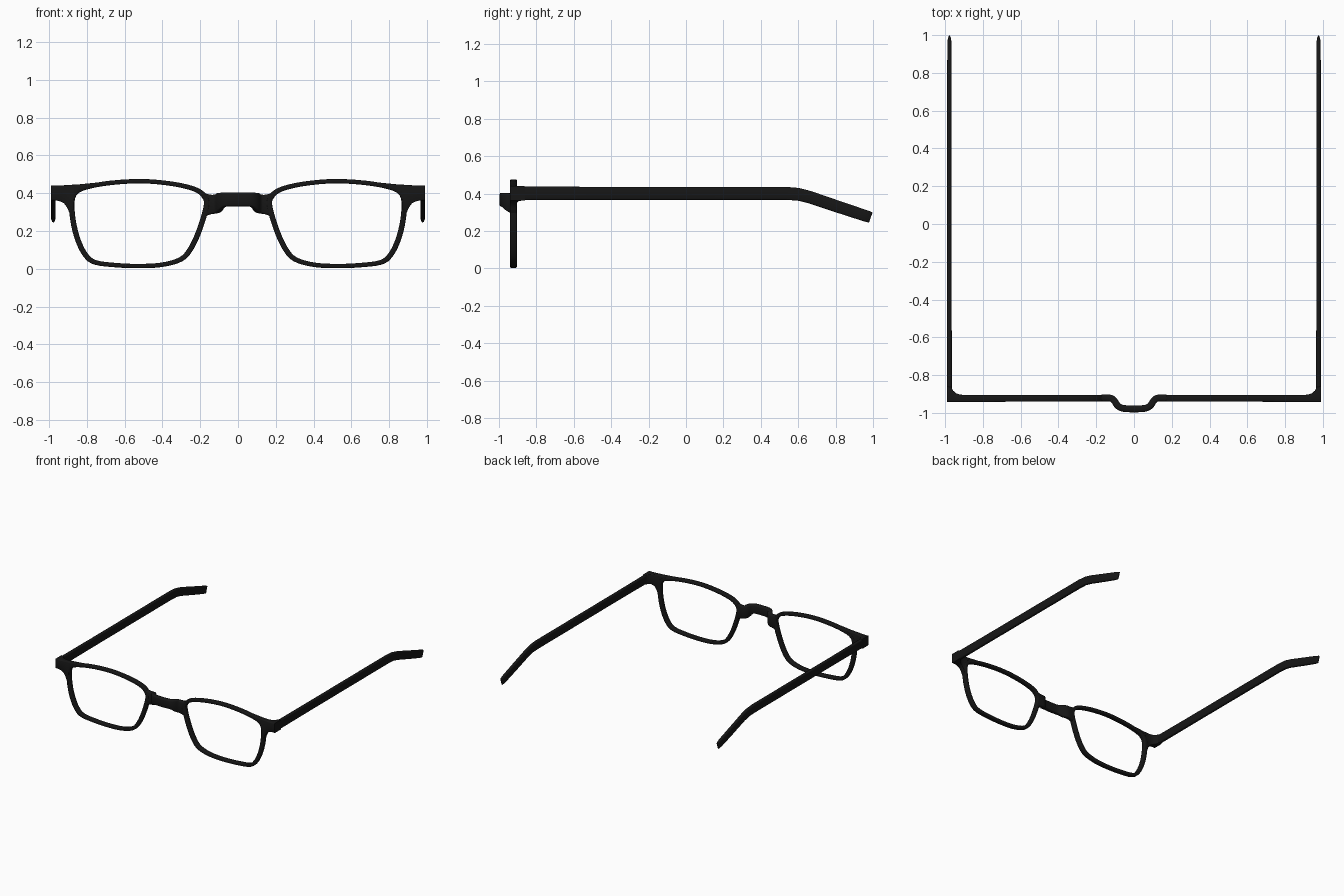
import bpy, bmesh, math
from mathutils import Vector

if "Cube" in bpy.data.objects:
    bpy.data.objects.remove(bpy.data.objects["Cube"])

black = bpy.data.materials.new("black_plastic")
black.diffuse_color = (0.008, 0.008, 0.008, 1)
black.use_nodes = True
black.node_tree.nodes["Principled BSDF"].inputs["Base Color"].default_value = black.diffuse_color


def section(hu, hv, r):
    """Rounded rectangle with half sizes hu, hv and corner radius r."""
    r = min(r, hu * 0.95, hv * 0.95)
    pts = []
    for i, (su, sv) in enumerate([(1, 1), (-1, 1), (-1, -1), (1, -1)]):
        for k in range(3):
            a = math.radians(90 * i + 45 * k)
            pts.append((su * (hu - r) + r * math.cos(a), sv * (hv - r) + r * math.sin(a)))
    return pts


def smooth(pts, steps, closed):
    """Catmull-Rom through points of any dimension."""
    n, out = len(pts), []
    at = lambda i: Vector(pts[i % n] if closed else pts[max(0, min(n - 1, i))])
    for i in range(n if closed else n - 1):
        a, b, c, d = at(i - 1), at(i), at(i + 1), at(i + 2)
        for s in range(steps):
            t = s / steps
            out.append(b + 0.5 * t * (c - a + t * (2 * a - 5 * b + 4 * c - d + t * (3 * b - a - 3 * c + d))))
    if not closed:
        out.append(Vector(pts[-1]))
    return out


def loft(name, rings, closed=False, mirror=True):
    bm = bmesh.new()
    vs = [[bm.verts.new(p) for p in ring] for ring in rings]
    m = len(vs[0])
    for i in range(len(vs) if closed else len(vs) - 1):
        a, b = vs[i], vs[(i + 1) % len(vs)]
        for j in range(m):
            bm.faces.new((a[j], a[(j + 1) % m], b[(j + 1) % m], b[j]))
    if not closed:
        bm.faces.new(vs[0])
        bm.faces.new(vs[-1])
    bmesh.ops.recalc_face_normals(bm, faces=bm.faces)
    me = bpy.data.meshes.new(name)
    bm.to_mesh(me)
    bm.free()
    ob = bpy.data.objects.new(name, me)
    bpy.context.collection.objects.link(ob)
    me.materials.append(black)
    bpy.ops.object.select_all(action='DESELECT')
    ob.select_set(True)
    bpy.context.view_layer.objects.active = ob
    bpy.ops.object.shade_smooth_by_angle(angle=math.radians(50))
    if mirror:
        ob.modifiers.new("mirror", 'MIRROR').use_mirror_merge = False
    return ob


# Lens rims: ring swept around the lens opening
opening = [(.183, .325), (.188, .373), (.235, .41), (.352, .438), (.51, .452), (.67, .443),
           (.79, .422), (.848, .396), (.865, .347), (.857, .25), (.833, .156), (.796, .082),
           (.749, .045), (.643, .031), (.526, .026), (.405, .033), (.31, .061), (.262, .114),
           (.22, .204)]
path = smooth(opening, 4, True)
rings = []
for i, p in enumerate(path):
    t = (path[(i + 1) % len(path)] - path[i - 1]).normalized()
    n = Vector((-t.y, t.x))
    h = 0.0115 + 0.003 * abs(n.x)
    c = p + n * h
    rings.append([(c.x + n.x * u, -0.9225 + v, c.y + n.y * u) for u, v in section(h, .0185, .006)])
loft("lens_rims", rings, closed=True)

# End pieces: x, top z, bottom z, back y
ends = [(.68, .463, .447, -.906), (.79, .452, .43, -.906), (.84, .447, .408, -.906),
        (.868, .445, .38, -.906), (.874, .445, .265, -.906), (.888, .444, .285, -.906),
        (.903, .443, .322, -.905), (.92, .442, .346, -.903), (.942, .441, .357, -.896),
        (.958, .44, .361, -.882), (.967, .44, .362, -.862), (.99, .44, .362, -.86)]
rings = []
for x, zt, zb, yb in ends:
    yc, hy = (yb - .942) / 2, (yb + .942) / 2
    rings.append([(x, yc + u, (zt + zb) / 2 + v) for u, v in section(hy, (zt - zb) / 2, .006)])
loft("end_pieces", rings)

# Temples: y, z, half height, half thickness
arm = [(-.94, .401, .036, .013), (-.5, .401, .035, .012), (0, .401, .035, .012),
       (.53, .401, .035, .012), (.60, .396, .034, .012), (.66, .381, .033, .012),
       (.82, .327, .032, .012), (.95, .284, .031, .011), (.978, .275, .030, .008),
       (.988, .2715, .028, .003)]
rings = []
for i, (y, z, hh, ht) in enumerate(arm):
    a, b = arm[max(i - 1, 0)], arm[min(i + 1, len(arm) - 1)]
    t = Vector((b[0] - a[0], b[1] - a[1])).normalized()
    rings.append([(.977 + u, y - t.y * v, z + t.x * v) for u, v in section(ht, hh, .008)])
loft("temples", rings)

# Bridge: x, y, top z, bottom z, arching forward over the nose
half = [(0, -.979, .404, .330), (.05, -.977, .404, .330), (.075, -.970, .403, .325),
        (.092, -.955, .402, .308), (.104, -.936, .400, .297), (.12, -.923, .393, .292),
        (.145, -.921, .392, .288), (.172, -.922, .398, .278)]
line = smooth([(-x, y, a, b) for x, y, a, b in half[:0:-1]] + half, 3, False)
rings = []
for i, (x, y, zt, zb) in enumerate(line):
    a, b = line[max(i - 1, 0)], line[min(i + 1, len(line) - 1)]
    t = Vector((b[0] - a[0], b[1] - a[1])).normalized()
    rings.append([(x - t.y * u, y + t.x * u, (zt + zb) / 2 + v)
                  for u, v in section(.018, (zt - zb) / 2, .010)])
loft("bridge", rings, mirror=False)
